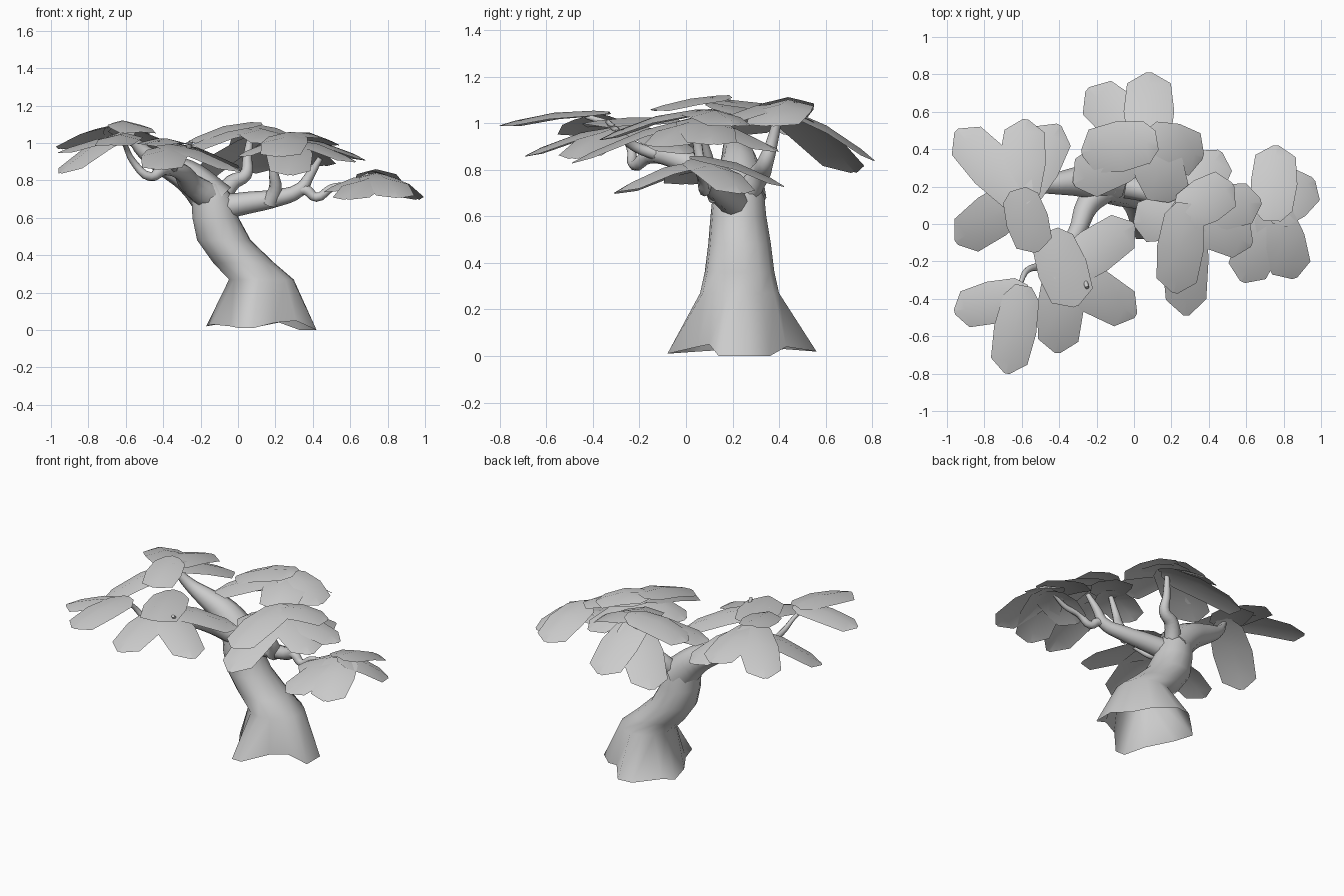
import bpy, bmesh
from math import cos, sin, radians
from mathutils import Vector

cube = bpy.data.objects.get("Cube")
if cube:
    bpy.data.objects.remove(cube, do_unlink=True)

grey = bpy.data.materials.new("plain_grey")
grey.use_nodes = True
colour = (0.6, 0.6, 0.6, 1)
grey.diffuse_color = colour
grey.node_tree.nodes["Principled BSDF"].inputs["Base Color"].default_value = colour


def finish(obj, angle):
    """Give the part its material and smooth shading."""
    bpy.ops.object.select_all(action="DESELECT")
    bpy.context.view_layer.objects.active = obj
    obj.select_set(True)
    if obj.type == "CURVE":
        bpy.ops.object.convert(target="MESH")
        obj = bpy.context.object
    obj.data.materials.clear()
    obj.data.materials.append(grey)
    bpy.ops.object.shade_smooth_by_angle(angle=radians(angle))


def mesh_object(name, bm, angle):
    mesh = bpy.data.meshes.new(name)
    bm.to_mesh(mesh)
    bm.free()
    obj = bpy.data.objects.new(name, mesh)
    bpy.context.collection.objects.link(obj)
    finish(obj, angle)


def bridge(bm, lower, upper, closed):
    count = len(lower)
    for i in range(count if closed else count - 1):
        j = (i + 1) % count
        bm.faces.new((lower[i], lower[j], upper[j], upper[i]))


# Trunk: a foot with spreading roots, lofted through leaning ovals
foot = [(.42, .14, 0), (.42, .28, 0), (.33, .36, 0), (.22, .43, .04),
        (.12, .56, .02), (.02, .55, .02), (-.11, .42, .03), (-.17, .36, .02),
        (-.14, .22, .03), (-.04, .06, .02), (.01, -.08, .01), (.08, -.08, .01),
        (.2, .05, .04), (.31, .1, .05)]
ovals = [  # x, y, z, half width, half depth
    (.125, .23, .27, .175, .17), (.03, .23, .36, .165, .15),
    (-.075, .23, .48, .145, .135), (-.12, .225, .6, .125, .12),
    (-.135, .225, .7, .115, .11), (-.17, .225, .78, .09, .09)]


def build_trunk():
    bm = bmesh.new()
    ring = [bm.verts.new(p) for p in foot]
    step = 360 / len(foot)
    for x, y, z, rx, ry in ovals:
        angles = [radians(i * step - 17) for i in range(len(foot))]
        upper = [bm.verts.new((x + rx * cos(a), y + ry * sin(a), z)) for a in angles]
        bridge(bm, ring, upper, True)
        ring = upper
    bm.faces.new(ring)
    mesh_object("trunk", bm, 75)


build_trunk()


# Branches: tapered tubes along smooth paths
def branch(name, points, thick, thin, taper=1.0):
    curve = bpy.data.curves.new(name, "CURVE")
    curve.dimensions = "3D"
    curve.bevel_depth = 1
    curve.bevel_resolution = 2
    curve.resolution_u = 4
    curve.use_fill_caps = True
    spline = curve.splines.new("BEZIER")
    last = len(points) - 1
    spline.bezier_points.add(last)
    for i, (bp, co) in enumerate(zip(spline.bezier_points, points)):
        bp.co = co
        bp.handle_left_type = bp.handle_right_type = "AUTO"
        bp.radius = thin + (thick - thin) * (1 - i / last) ** taper
    obj = bpy.data.objects.new(name, curve)
    bpy.context.collection.objects.link(obj)
    finish(obj, 60)


branch("left_limb", [(-.12, .23, .68), (-.25, .23, .81), (-.38, .22, .88),
                     (-.5, .2, .95), (-.6, .15, 1.07)], .115, .015)
branch("front_limb", [(-.15, .2, .71), (-.25, .1, .78), (-.31, -.05, .85),
                      (-.4, -.16, .86), (-.47, -.22, .82), (-.56, -.24, .9),
                      (-.6, -.3, .98), (-.62, -.43, 1.03)], .08, .012, 2.0)
branch("front_twig", [(-.35, -.1, .86), (-.33, -.22, .9), (-.27, -.29, .96),
                      (-.25, -.34, 1.01)], .028, .01)
branch("right_limb", [(-.12, .22, .65), (.05, .18, .68), (.2, .14, .705),
                      (.33, .1, .75), (.38, .1, .82), (.44, .08, .92)], .07, .015)
branch("right_twig", [(.28, .11, .73), (.36, .09, .75), (.42, .08, .71),
                      (.5, .07, .76), (.6, .06, .78), (.7, .07, .83)], .033, .012)
branch("middle_twig", [(.17, .14, .68), (.2, .1, .76), (.19, .06, .86),
                       (.22, .04, 1.0)], .045, .015)
branch("rear_limb", [(-.1, .25, .68), (-.03, .32, .79), (.04, .34, .83),
                     (.05, .37, .92), (.07, .4, 1.06)], .055, .015)

# Leaf pads: arched six-sided blades, fanned out from a centre
STATIONS = [(0, .2), (.14, .44), (.5, .52), (.86, .45), (1, .06)]


def leaf(bm, base, tip, width, arch):
    along = tip - base
    side = Vector((-along.y, along.x, 0)).normalized() * width
    rows = []
    for t, half in STATIONS:
        mid = base + along * t + Vector((0, 0, 4 * arch * t * (1 - t)))
        row = []
        for s in (1, 0, -1):
            sag = Vector((0, 0, -.24 * width * half * abs(s)))
            row.append(bm.verts.new(mid + side * half * s + sag))
        rows.append(row)
    for lower, upper in zip(rows, rows[1:]):
        bridge(bm, lower, upper, False)


def leaf_cluster(name, centre, tips, width=.24, arch=.035):
    bm = bmesh.new()
    centre = Vector(centre)
    for i, tip in enumerate(tips):
        # each blade starts a little behind the centre, stacked in order
        tip = Vector(tip)
        back = (centre - tip) * .12
        leaf(bm, centre + Vector((back.x, back.y, -.01 * i)), tip, width, arch)
    mesh_object(name, bm, 40)


leaf_cluster("low_right_leaves", (.74, .06, .86), [
    (.76, .42, .73), (.96, .24, .7), (.86, -.29, .71), (.58, -.31, .7), (.46, .0, .74)])
leaf_cluster("middle_leaves", (.27, .06, 1.06), [
    (.22, -.37, .93), (.53, .21, .99), (.28, -.49, .83), (.68, .12, .91),
    (.63, -.11, .9), (.46, .39, .88), (.0, .0, .93)])
leaf_cluster("rear_leaves", (.08, .44, 1.11), [
    (-.28, .38, 1.0), (.37, .36, .99), (-.32, .21, .95), (.2, .12, 1.0),
    (.08, .81, .84), (-.25, .72, .79)], .26)
leaf_cluster("left_top_leaf", (-.61, .15, 1.12), [(-.52, -.15, 1.06)], .22, .015)
leaf_cluster("left_leaves", (-.61, .15, 1.11), [
    (-.95, .5, .97), (-.58, .56, 1.0), (-.4, .53, .94), (-.95, -.1, .84)])
leaf_cluster("front_top_leaf", (-.44, -.08, 1.02), [(-.31, -.44, 1.0)], .26, .015)
leaf_cluster("front_leaves", (-.38, -.26, 1.01), [
    (.0, -.0, .87), (.01, -.49, .85), (-.41, -.69, .86)])
leaf_cluster("outer_front_leaves", (-.6, -.38, 1.05), [
    (-.68, -.8, .99), (-.96, -.47, .95)], .22, .025)
